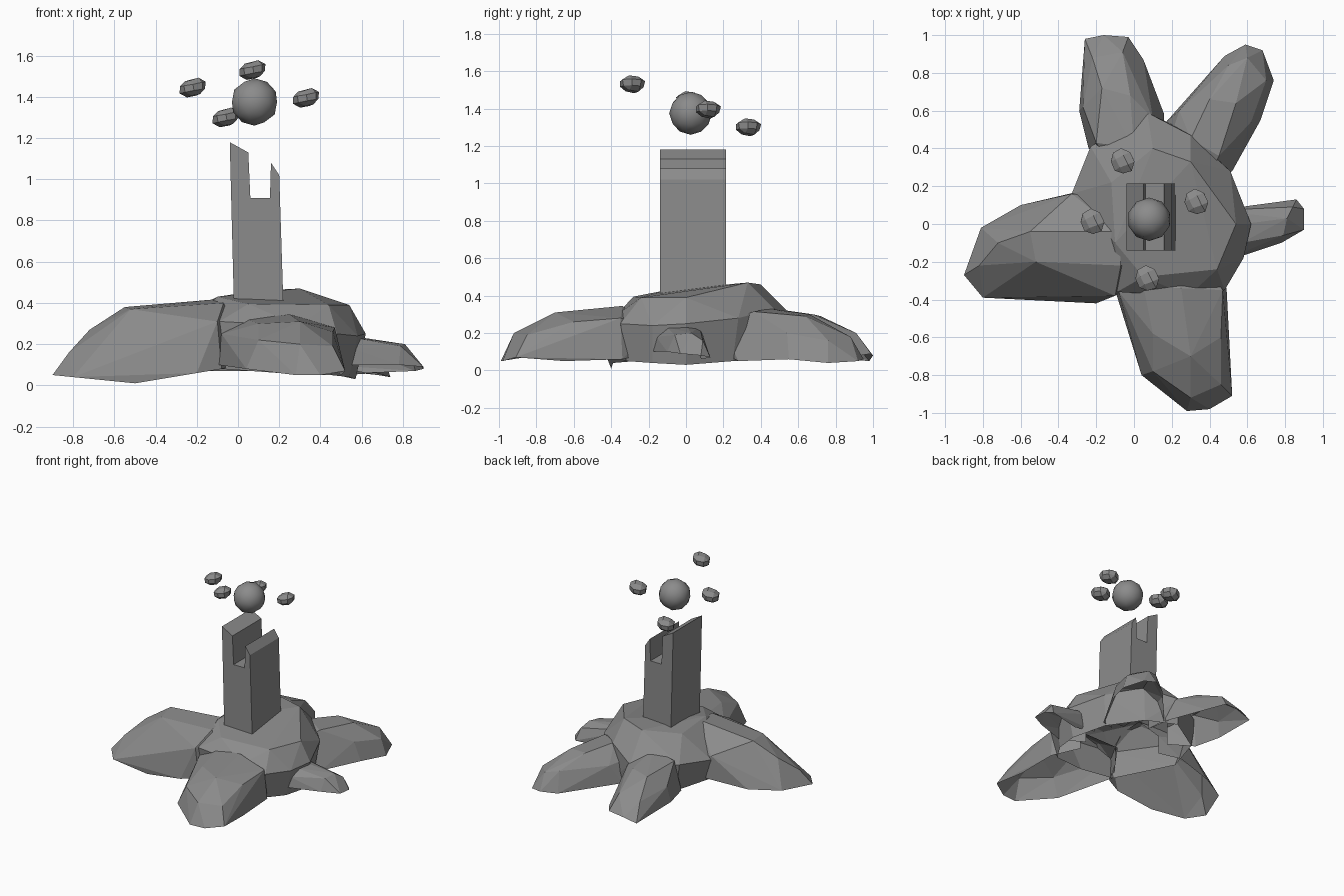
import bpy, bmesh
import random
from math import radians
from mathutils import Matrix, Vector

cube = bpy.data.objects.get("Cube")
if cube:
    bpy.data.objects.remove(cube, do_unlink=True)

# One stone grey for everything
stone = bpy.data.materials.new("stone grey")
stone.use_nodes = True
GREY = (0.26, 0.26, 0.26, 1)
stone.diffuse_color = GREY
stone.node_tree.nodes["Principled BSDF"].inputs["Base Color"].default_value = GREY
HUB = Vector((.14, .06, .2))


def finish(name, bm, smooth=False):
    """Turn a bmesh into a named stone object."""
    mesh = bpy.data.meshes.new(name)
    for face in bm.faces:
        face.smooth = smooth
    bm.to_mesh(mesh)
    bm.free()
    mesh.materials.append(stone)
    obj = bpy.data.objects.new(name, mesh)
    bpy.context.collection.objects.link(obj)
    return obj


def rock_shell(name, rim, crest):
    """Faceted boulder over a rim and a crest, open underneath and towards the hub."""
    points = [Vector(p) for p in rim + crest]
    middle = sum(points, Vector()) / len(points)
    bm = bmesh.new()
    for point in points:
        bm.verts.new(point)
    hull = bmesh.ops.convex_hull(bm, input=bm.verts)
    unused = {g for g in hull["geom_interior"] + hull["geom_unused"]
              if isinstance(g, bmesh.types.BMVert)}
    bmesh.ops.delete(bm, geom=list(unused), context='VERTS')
    bmesh.ops.recalc_face_normals(bm, faces=bm.faces)
    bm.normal_update()
    hidden = [f for f in bm.faces
              if f.normal.z < -0.55 or f.normal.dot(middle - HUB) < -0.38]
    bmesh.ops.delete(bm, geom=hidden, context='FACES')
    bmesh.ops.dissolve_limit(bm, angle_limit=radians(4), verts=bm.verts, edges=bm.edges)
    finish(name, bm)


def arm(name, rim, crest):
    """Boulder whose two rim ends are carried on into the mound as a buried root."""
    root = [Vector(rim[i]).lerp(HUB, .4) for i in (0, -1)]
    buried = [(p.x, p.y, z) for p in root for z in (.1, .24)]
    rock_shell(name, rim, crest + buried)


# Central mound
rock_shell("central_mound",
           [(-.3, .1, .08), (-.2, .4, .07), (.07, .57, .07), (.3, .48, .06), (.48, .25, .05),
            (.57, 0, .03), (.54, -.18, .04), (.45, -.32, .05), (.2, -.35, .06), (-.08, -.33, .08)],
           [(-.33, .16, .25), (-.23, .41, .28), (.07, .59, .27), (.3, .47, .33), (.51, .28, .28),
            (.62, 0, .25), (.58, -.18, .24), (.48, -.35, .25), (.29, -.38, .29),
            (-.09, -.36, .31), (-.1, -.1, .43), (-.12, .22, .42), (.1, .4, .46), (.3, .33, .47),
            (.54, 0, .39), (.44, -.24, .39), (.05, -.28, .395)])

# Five sprawling boulders around the mound
arm("right_boulder",
    [(-.3, .17, .1), (-.6, .1, .07), (-.81, -.02, .07), (-.9, -.27, .05),
     (-.8, -.39, .04), (-.5, -.4, .01), (-.2, -.42, .06), (-.08, -.37, .08)],
    [(-.82, -.22, .16), (-.72, -.1, .27), (-.55, -.04, .38), (-.33, .16, .28),
     (-.35, -.34, .27), (-.52, -.2, .37), (-.07, -.22, .4), (-.08, -.04, .42),
     (-.1, -.38, .31)])
arm("front_boulder",
    [(-.1, -.35, .1), (.04, -.8, .08), (.28, -.99, .05), (.4, -.98, .05),
     (.52, -.91, .07), (.5, -.65, .05), (.49, -.34, .06)],
    [(.1, -.78, .22), (.3, -.92, .2), (.46, -.85, .19), (.1, -.58, .3), (.3, -.7, .31),
     (.46, -.6, .26), (.05, -.33, .32), (.25, -.34, .345), (.47, -.35, .28),
     (-.08, -.36, .25)])
arm("back_right_boulder",
    [(-.24, .4, .08), (-.29, .6, .08), (-.26, .98, .05), (-.16, 1, .08),
     (-.03, .99, .09), (.05, .87, .07), (.16, .58, .07)],
    [(-.27, .62, .2), (-.22, .88, .17), (-.06, .91, .2), (-.17, .72, .29),
     (-.02, .68, .3), (-.2, .43, .31), (.1, .56, .27), (0, .4, .34)])
arm("back_left_boulder",
    [(.17, .54, .08), (.48, .89, .05), (.59, .95, .06), (.68, .92, .05),
     (.74, .76, .04), (.67, .55, .06), (.52, .28, .05)],
    [(.24, .6, .22), (.5, .84, .2), (.6, .88, .18), (.7, .76, .16), (.4, .66, .3),
     (.54, .64, .29), (.62, .54, .2), (.3, .45, .33), (.45, .36, .315)])
arm("left_boulder",
    [(.54, -.18, .1), (.78, -.1, .1), (.9, -.03, .09), (.9, .08, .08),
     (.86, .13, .07), (.62, .08, .06)],
    [(.55, -.16, .18), (.57, -.1, .23), (.58, 0, .235), (.79, -.06, .19),
     (.81, .03, .2), (.84, .09, .16), (.6, .06, .2)])

# Notched tower: front profile swept backwards
bm = bmesh.new()
profile = [(-.02, .4), (.22, .4), (.2, 1.02), (.16, 1.08), (.155, .91), (.06, .91),
           (.05, 1.13), (-.04, 1.18)]
front = bm.faces.new([bm.verts.new((x, -.14, z)) for x, z in profile])
back = bmesh.ops.extrude_face_region(bm, geom=[front], use_keep_orig=True)
bmesh.ops.translate(bm, vec=(0, .355, 0),
                    verts=[g for g in back["geom"] if isinstance(g, bmesh.types.BMVert)])
bmesh.ops.recalc_face_normals(bm, faces=bm.faces)
finish("notched_tower", bm)

# Floating orb
bm = bmesh.new()
bmesh.ops.create_icosphere(bm, subdivisions=2, radius=.115)
orb = finish("floating_orb", bm, smooth=True)
orb.location = (.08, .025, 1.375)

# Small rough stones circling the orb
spots = [(-.22, .01, 1.445), (.07, -.29, 1.53), (.33, .115, 1.395), (-.06, .33, 1.3)]
for i, spot in enumerate(spots):
    random.seed(4)
    bm = bmesh.new()
    bmesh.ops.create_cube(bm, size=1)
    bmesh.ops.bevel(bm, geom=bm.edges[:], offset=.29, segments=1, affect='EDGES')
    for v in bm.verts:
        v.co *= random.uniform(.9, 1.1)
    bmesh.ops.scale(bm, vec=(.115, .125, .078), verts=bm.verts)
    bmesh.ops.rotate(bm, matrix=Matrix.Rotation(radians(-10), 3, 'Y') @
                     Matrix.Rotation(radians(25), 3, 'Z'), verts=bm.verts)
    finish(f"orbiting_stone_{i + 1}", bm).location = spot
